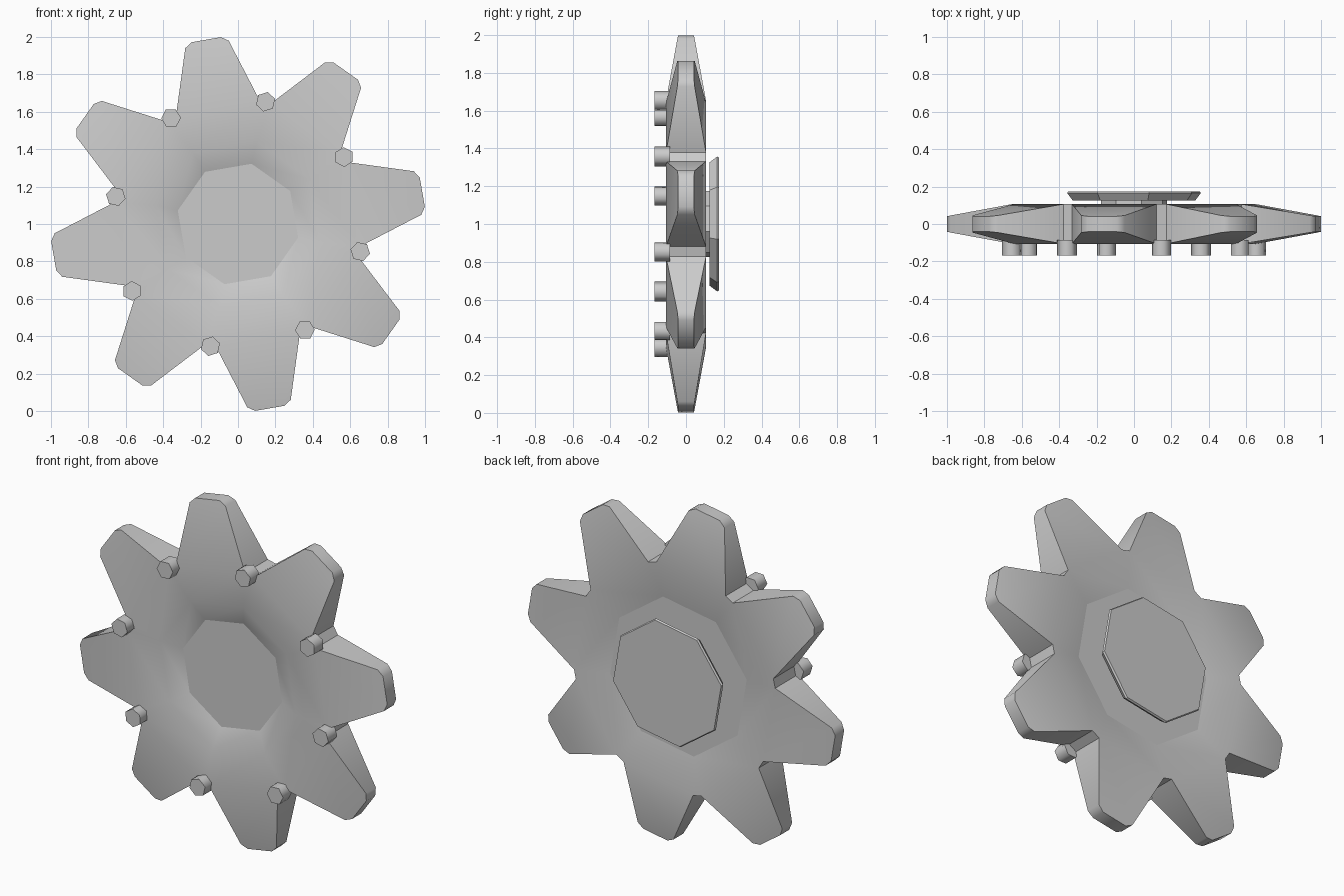
import bpy, bmesh
from math import sin, cos, radians, degrees, hypot, atan2

if "Cube" in bpy.data.objects:
    bpy.data.objects.remove(bpy.data.objects["Cube"])

TEETH = 8
PHASE = 9.8          # direction of the first tooth, degrees
STEP = 360 / TEETH
VALLEY = PHASE + STEP / 2


def polar(r, deg, y):
    a = radians(deg)
    return (r * cos(a), y, 1 + r * sin(a))


def finish(bm, name, smooth=None):
    bmesh.ops.recalc_face_normals(bm, faces=bm.faces)
    me = bpy.data.meshes.new(name)
    bm.to_mesh(me)
    bm.free()
    ob = bpy.data.objects.new(name, me)
    bpy.context.collection.objects.link(ob)
    if smooth:
        bpy.ops.object.select_all(action='DESELECT')
        ob.select_set(True)
        bpy.context.view_layer.objects.active = ob
        bpy.ops.object.shade_smooth_by_angle(angle=radians(smooth))
    return ob


def lathe(name, profile, sides=8, phase=VALLEY, centre=(0, 0), smooth=None):
    """Closed stack of polygons; profile is (radius, y)."""
    bm = bmesh.new()
    loops = []
    for r, y in profile:
        loop = []
        for i in range(sides):
            x, yy, z = polar(r, phase + i * 360 / sides, y)
            loop.append(bm.verts.new((x + centre[0], yy, z + centre[1])))
        loops.append(loop)
    for a, b in zip(loops, loops[1:]):
        for i in range(sides):
            j = (i + 1) % sides
            bm.faces.new((a[i], a[j], b[j], b[i]))
    if len(loops) > 1:
        bm.faces.new(loops[-1])
    bm.faces.new(loops[0])
    return finish(bm, name, smooth)


# Toothed wheel: tapered teeth around an octagonal dished web
half = [(0.624, 0.229), (0.974, 0.118), (1.0, 0.08)]      # radial, tangential
outline = [(u, -t) for u, t in half] + [(u, t) for u, t in reversed(half)]
bm = bmesh.new()
rims = []
for side, dish in ((-1, [(0.45, -0.093), (0.33, -0.05)]), (1, [(0.455, 0.07)])):
    rim = []
    for k in range(TEETH):
        tooth = []
        for u, t in outline:
            y = side * (0.106 - (u - 0.624) * 0.172)
            deg = PHASE + k * STEP + degrees(atan2(t, u))
            tooth.append(bm.verts.new(polar(hypot(u, t), deg, y)))
        bm.faces.new(tooth)
        rim.append(tooth)
    rims.append(rim)
    inner = [[bm.verts.new(polar(r, VALLEY + k * STEP, y)) for k in range(TEETH)]
             for r, y in dish]
    for k in range(TEETH):
        n = (k + 1) % TEETH
        ring = inner[0]
        bm.faces.new((rim[k][0], rim[k][-1], ring[k], ring[k - 1]))
        bm.faces.new((rim[k][-1], rim[n][0], ring[k]))
        for a, b in zip(inner, inner[1:]):
            bm.faces.new((a[k], a[n], b[n], b[k]))
    bm.faces.new(inner[-1])
front, back = [[v for tooth in rim for v in tooth] for rim in rims]
for i in range(len(front)):
    j = (i + 1) % len(front)
    bm.faces.new((front[i], front[j], back[j], back[i]))
for e in bm.edges:
    # keep the flat centre floors crisp
    if any(len(f.verts) == TEETH for f in e.link_faces):
        e.smooth = False
wheel = finish(bm, "toothed_wheel", 45)
for poly in wheel.data.polygons:
    if len(poly.vertices) == TEETH:
        poly.use_smooth = False

# Rear cap with its stem
lathe("rear_cap", [(0.335, 0.125), (0.366, 0.165), (0.36, 0.175)])
lathe("rear_stem", [(0.18, 0.06), (0.18, 0.13)])

# Small studs at each tooth valley on the front
for k in range(TEETH):
    a = VALLEY + k * STEP
    c = (0.67 * cos(radians(a)), 0.67 * sin(radians(a)))
    lathe(f"stud_{k + 1}", [(0.053, -0.168), (0.053, -0.085)], 6, a, c, 65)
